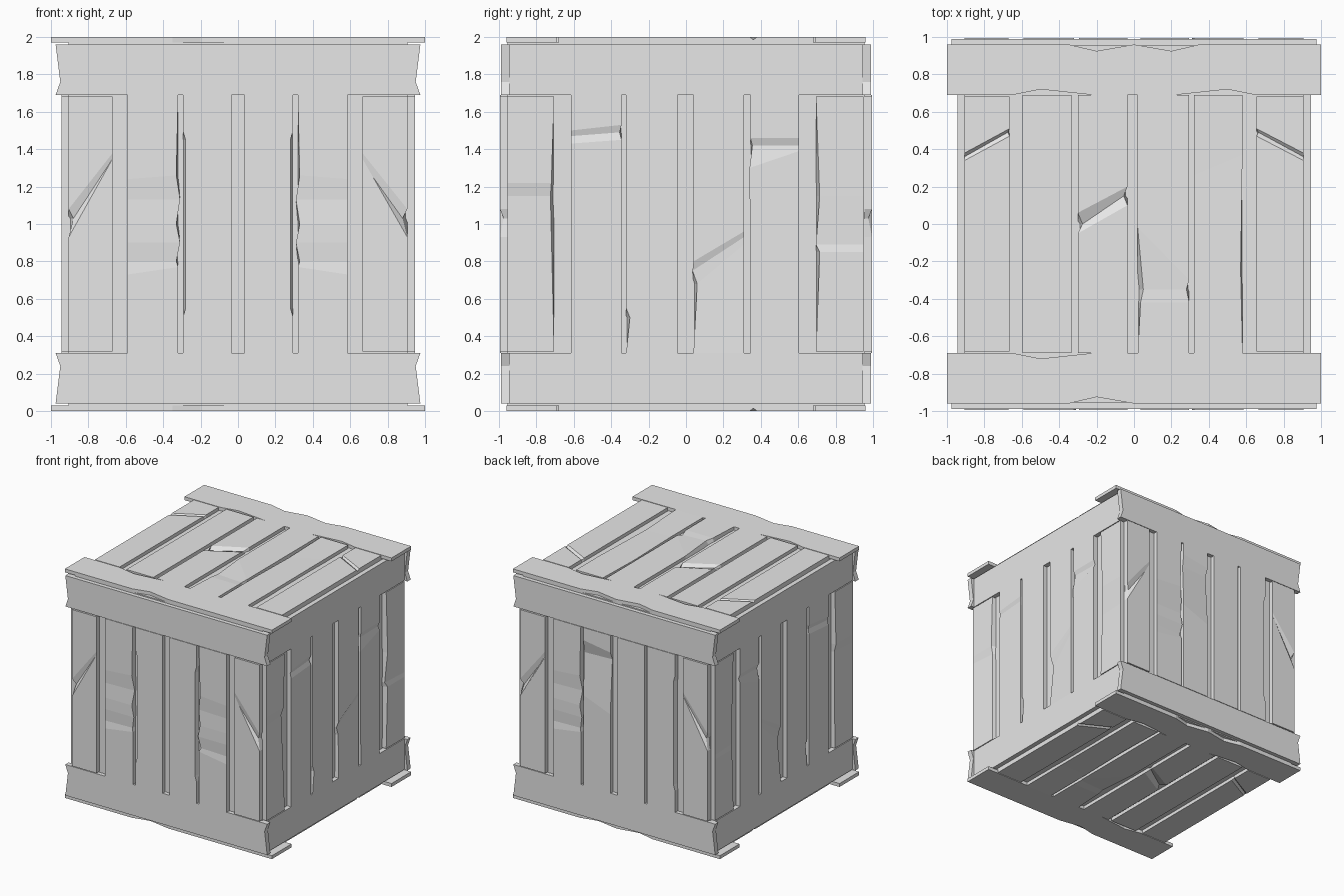
import bpy
from mathutils import Vector

cube = bpy.data.objects.get("Cube")
if cube:
    bpy.data.objects.remove(cube, do_unlink=True)

wood = bpy.data.materials.new("grey_wood")
wood.use_nodes = True
GREY = (0.8, 0.8, 0.8, 1)
wood.diffuse_color = GREY
wood.node_tree.nodes["Principled BSDF"].inputs["Base Color"].default_value = GREY

X, Y, Z = Vector((1, 0, 0)), Vector((0, 1, 0)), Vector((0, 0, 1))
CORE = Vector((0.905, 0.955, 0.97))
THICK = 0.035

# Each side: outward normal, across axis, along axis, core depth, outer depth
SIDES = {
    "front": (-Y, X, Z, CORE.y, 0.995),
    "back": (Y, X, Z, CORE.y, 0.995),
    "right": (X, Y, Z, CORE.x, 0.945),
    "left": (-X, Y, Z, CORE.x, 0.945),
    "top": (Z, X, Y, CORE.z, 1.0),
    "bottom": (-Z, X, Y, CORE.z, 1.0),
}


def loft(name, rings):
    """Solid skinned through a list of four-point rings."""
    verts = [p for ring in rings for p in ring]
    last = len(verts) - 4
    faces = [(3, 2, 1, 0), (last, last + 1, last + 2, last + 3)]
    for a in range(0, last, 4):
        for i in range(4):
            j = (i + 1) % 4
            faces.append((a + i, a + j, a + j + 4, a + i + 4))
    mesh = bpy.data.meshes.new(name)
    mesh.from_pydata(verts, [], faces)
    mesh.materials.append(wood)
    obj = bpy.data.objects.new(name, mesh)
    bpy.context.collection.objects.link(obj)
    # Consistent outward normals
    import bmesh
    bm = bmesh.new()
    bm.from_mesh(mesh)
    bmesh.ops.recalc_face_normals(bm, faces=bm.faces)
    bm.to_mesh(mesh)
    bm.free()
    return obj


def plank(name, side, lo, hi, half, chips):
    """Upright board; a chip is (low v, high v, low inset, high inset, low drop, high drop)."""
    n, u, v, base, outer = SIDES[side]
    rows = [(-half, -half, 0, 0, 0, 0)] + list(chips) + [(half, half, 0, 0, 0, 0)]

    def at(a, b, d):
        return Z + u * a + v * b + n * d

    loft(name, [(at(lo, va, base - 0.01), at(lo + ia, va, outer - da),
                 at(hi - ib, vb, outer - db), at(hi, vb, base - 0.01))
                for va, vb, ia, ib, da, db in rows])


def rail(name, side, sign, inner, outer_edge, ends, base, top):
    """Cross board given by (position, offset) wiggles along both edges."""
    n, u, v = SIDES[side][:3]
    pts = sorted({a for a, _ in inner} | {a for a, _ in outer_edge})

    def sample(line, a):
        for (p, s), (q, t) in zip(line, line[1:]):
            if p <= a <= q:
                return s + (t - s) * (a - p) / (q - p)
        return 0

    rings = []
    for a in [-ends] + pts + [ends]:
        i = (0.69 + sample(inner, a)) * sign
        o = (0.96 - sample(outer_edge, a)) * sign
        rings.append([Z + u * a + v * b + n * d
                      for b, d in ((i, base), (i, top), (o, top), (o, base))])
    loft(name, rings)


# Core box behind the boards
loft("crate_core", [[Z + Vector((a * CORE.x, b * CORE.y, s * CORE.z))
                     for a, b in ((-1, -1), (1, -1), (1, 1), (-1, 1))]
                    for s in (-1, 1)])

# Board spans across each pair of sides
FRONT_SPANS = [(-0.905, -0.67), (-0.59, -0.32), (-0.295, -0.035),
               (0.035, 0.295), (0.32, 0.585), (0.665, 0.905)]
SIDE_SPANS = [(-0.955, -0.705), (-0.615, -0.345), (-0.32, -0.045),
              (0.04, 0.31), (0.345, 0.605), (0.695, 0.95)]
TOP_SPANS = [(-0.905, -0.665), (-0.595, -0.335), (-0.3, -0.035),
             (0.02, 0.295), (0.32, 0.58), (0.655, 0.905)]

# Worn edges, chips and dents, by side and board number
NOTCHED = [(-0.27, -0.23, 0, 0, 0, 0), (-0.2, -0.2, 0, 0.01, 0, 0.012),
           (-0.1, -0.1, 0, -0.01, 0, 0), (0, 0, 0, 0.01, 0, 0),
           (0.13, 0.13, 0, -0.01, 0, 0.012), (0.24, 0.26, 0, 0.01, 0, 0)]
RIPPLED = [(-0.5, -0.5, 0, 0, 0, 0), (-0.45, -0.45, 0.015, 0, 0, 0),
           (0.45, 0.45, 0.015, 0, 0, 0), (0.5, 0.5, 0, 0, 0, 0)]
SLASHED = [(-0.07, 0.35, 0, 0, 0, 0), (0.03, 0.33, 0.025, 0, 0.02, 0),
           (0.08, 0.38, 0, 0, 0, 0)]


def flip(chips):
    """The same wear seen in a mirror across the board."""
    return [(b, a, d, c, f, e) for a, b, c, d, e, f in chips]


FRONT_WEAR = {0: SLASHED, 1: NOTCHED, 2: RIPPLED,
              3: flip(RIPPLED), 4: flip(NOTCHED), 5: flip(SLASHED)}
BACK_WEAR = {0: SLASHED, 1: RIPPLED, 4: flip(NOTCHED), 5: flip(SLASHED),
             3: [(0, 0.1, 0, 0, 0, 0), (0.47, 0.47, 0, 0, 0.03, 0.015),
                 (0.54, 0.58, 0, 0, 0, 0)]}
SIDE_WEAR = {0: [(0.15, 0.15, 0, 0.02, 0, 0.02), (0.22, 0.22, 0, 0.015, 0, 0)],
             1: [(0.43, 0.45, 0, 0, 0, 0), (0.47, 0.49, 0, 0.01, 0.01, 0.01),
                 (0.5, 0.53, 0, 0, 0, 0)],
             2: [(-0.5, -0.5, 0.02, 0, 0, 0), (-0.45, -0.45, 0, 0, 0, 0)],
             3: [(-0.32, -0.11, 0.02, 0, 0.02, 0), (-0.25, -0.07, -0.005, 0, 0.02, 0),
                 (-0.2, -0.04, 0, 0, 0, 0)],
             4: [(0.3, 0.39, -0.005, 0, 0, 0), (0.42, 0.42, 0.01, 0, 0.01, 0.015),
                 (0.46, 0.46, 0, 0, 0, 0)],
             5: [(-0.15, -0.15, 0.02, 0, 0, 0), (-0.11, -0.11, 0, 0, 0.015, 0),
                 (0.15, 0.15, 0.02, 0, 0, 0)]}
GOUGE = [(0.34, 0.47, 0, 0, 0, 0), (0.36, 0.49, 0, 0.01, 0.015, 0.015),
         (0.38, 0.51, 0, 0, 0, 0)]
TOP_WEAR = {0: GOUGE, 5: flip(GOUGE),
            2: [(-0.05, 0.1, 0, 0, 0, 0), (0, 0.15, 0.025, 0.02, 0.02, 0.02),
                (0.06, 0.2, 0, 0, 0, 0)],
            3: [(-0.42, -0.42, 0.015, 0, 0, 0), (-0.35, -0.35, 0.03, 0.015, 0, 0.01),
                (-0.02, -0.3, 0, 0, 0, 0)],
            4: [(-0.25, -0.25, 0, 0.01, 0, 0.01), (0.26, 0.37, 0, 0, 0.01, 0)]}

LAYOUT = {"front": (FRONT_SPANS, FRONT_WEAR), "back": (FRONT_SPANS, BACK_WEAR),
          "right": (SIDE_SPANS, SIDE_WEAR), "left": (SIDE_SPANS, SIDE_WEAR),
          "top": (TOP_SPANS, TOP_WEAR), "bottom": (TOP_SPANS, TOP_WEAR)}

for side, (spans, wear) in LAYOUT.items():
    for i, (lo, hi) in enumerate(spans):
        half = 0.683 if i in (0, 5) else 0.69
        plank(f"{side}_board_{i + 1}", side, lo, hi, half, wear.get(i, []))

# Straight rails on the left and right sides
for side in ("left", "right"):
    for word, sign in (("lower", -1), ("upper", 1)):
        rail(f"{side}_{word}_rail", side, sign, [], [], CORE.y, CORE.x - 0.01, 0.945)

# Front and back rails with hollowed ends
for side, s in (("front", -1), ("back", 1)):
    for word, sign in (("lower", -1), ("upper", 1)):
        profile = ((0.69, 0.975), (0.75, 0.95), (0.96, 0.975)) if sign > 0 else \
                  ((0.69, 0.975), (0.75, 0.95), (0.96, 0.962))
        profile = ((0.69, 0.975), (0.76, 0.95), (0.96, 0.975))
        loft(f"{side}_{word}_rail",
             [[Z + Vector((a * w, s * d, sign * h)) for a, d in
               ((-1, CORE.y - 0.01), (1, CORE.y - 0.01), (1, 0.99), (-1, 0.99))]
              for h, w in profile])

# Top and bottom rails with wavy edges
FAR_INNER = [(-0.65, 0), (-0.5, 0.03), (-0.22, 0), (0.22, 0), (0.5, 0.03), (0.65, 0)]
FAR_OUTER = [(-0.35, 0), (-0.2, 0.035), (0, 0), (0.2, 0.035), (0.35, 0)]
for side in ("top", "bottom"):
    rail(f"{side}_back_rail", side, 1, FAR_INNER, FAR_OUTER, 1, CORE.z, 1)
    rail(f"{side}_front_rail", side, -1, FAR_INNER[:3], FAR_OUTER[:3], 1, CORE.z, 1)
